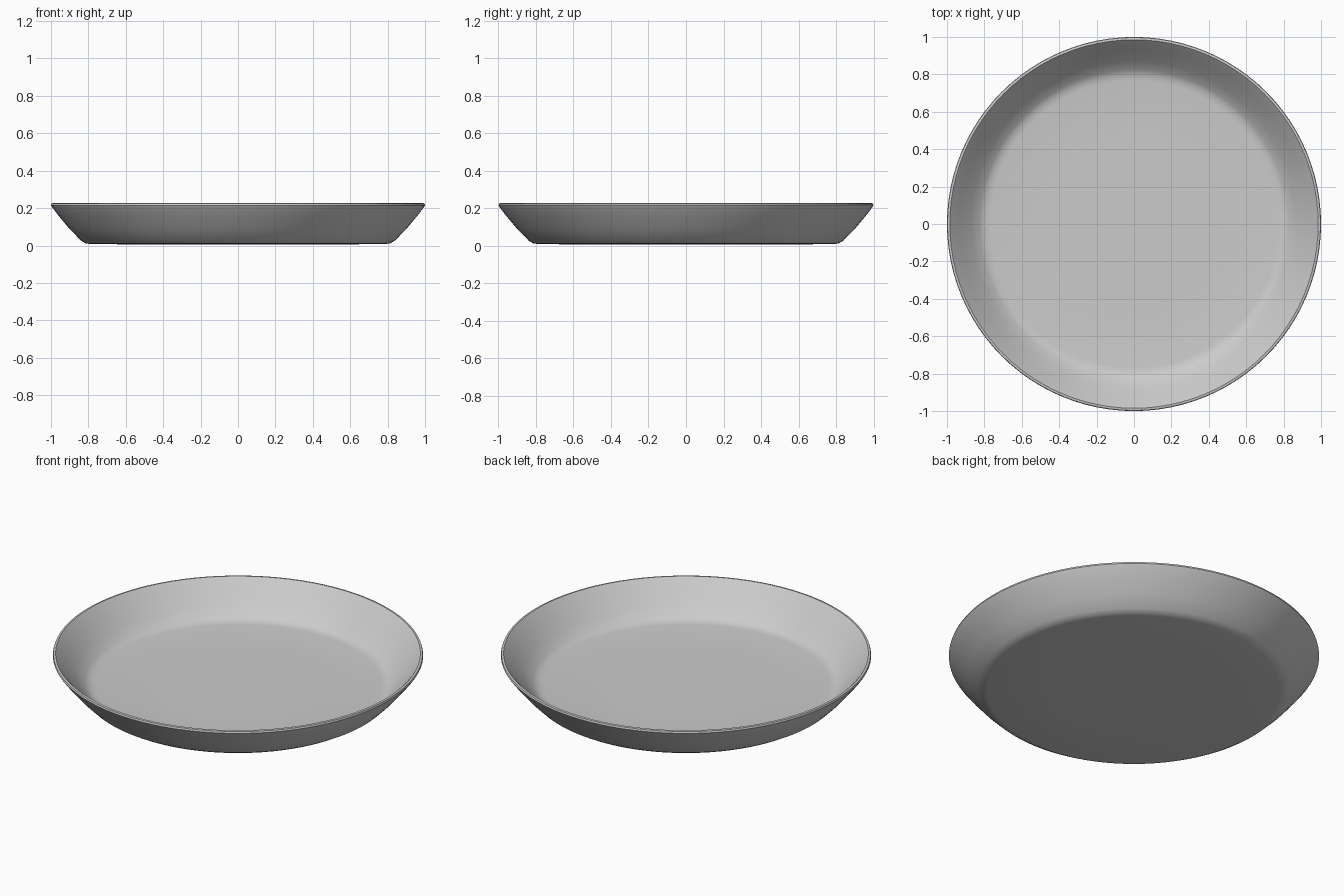
import bpy, bmesh, math

if "Cube" in bpy.data.objects:
    bpy.data.objects.remove(bpy.data.objects["Cube"])

# Half section of the dish: underside, flared wall, thin rim, inner wall, floor
profile = [
    (0.0, 0.005), (0.45, 0.005), (0.79, 0.008), (0.815, 0.012), (0.84, 0.027),
    (0.90, 0.088), (0.96, 0.16), (0.994, 0.205), (1.0, 0.215), (0.997, 0.225),
    (0.985, 0.227), (0.975, 0.217), (0.93, 0.165), (0.87, 0.10), (0.825, 0.058),
    (0.80, 0.045), (0.77, 0.041), (0.45, 0.04), (0.0, 0.04),
]

# Spin the section into a closed solid of revolution
bm = bmesh.new()
verts = [bm.verts.new((r, 0, z)) for r, z in profile]
edges = [bm.edges.new(pair) for pair in zip(verts, verts[1:])]
bmesh.ops.spin(bm, geom=verts + edges, cent=(0, 0, 0), axis=(0, 0, 1),
               angle=2 * math.pi, steps=96, use_merge=True)
bmesh.ops.remove_doubles(bm, verts=bm.verts, dist=0.0005)
bmesh.ops.recalc_face_normals(bm, faces=bm.faces)

mesh = bpy.data.meshes.new("shallow_dish")
bm.to_mesh(mesh)
bm.free()
dish = bpy.data.objects.new("shallow_dish", mesh)
bpy.context.collection.objects.link(dish)

# Smooth shading with crisp edges kept at the rim
bpy.context.view_layer.objects.active = dish
dish.select_set(True)
bpy.ops.object.shade_smooth_by_angle(angle=math.radians(35))
